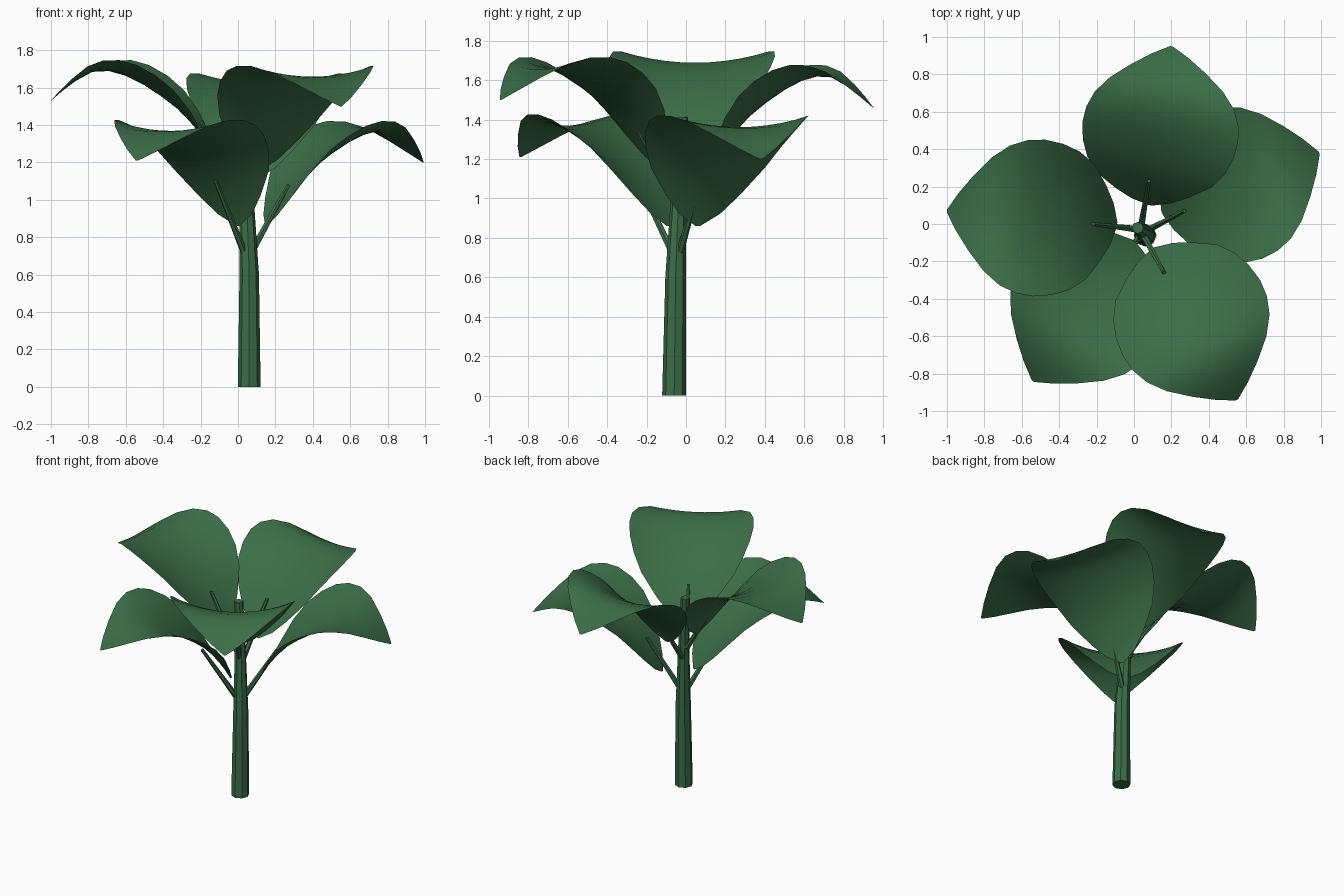
import bpy, bmesh
from mathutils import Vector

if "Cube" in bpy.data.objects:
    bpy.data.objects.remove(bpy.data.objects["Cube"])

green = bpy.data.materials.new("leaf green")
green.use_nodes = True
COLOUR = (0.045, 0.155, 0.065, 1)
green.diffuse_color = COLOUR
green.node_tree.nodes["Principled BSDF"].inputs["Base Color"].default_value = COLOUR


def finish(name, bm):
    mesh = bpy.data.meshes.new(name)
    bmesh.ops.recalc_face_normals(bm, faces=bm.faces)
    bm.to_mesh(mesh)
    bm.free()
    mesh.materials.append(green)
    obj = bpy.data.objects.new(name, mesh)
    bpy.context.collection.objects.link(obj)
    return obj


def tube(name, path, sides):
    """Capped tube through (point, radius) pairs, rings square to the path."""
    bm = bmesh.new()
    up = (Vector(path[-1][0]) - Vector(path[0][0])).normalized()
    turn = up.to_track_quat("Z", "Y")
    rings = []
    for point, radius in path:
        ring = bmesh.ops.create_circle(bm, segments=sides, radius=radius)["verts"]
        for v in ring:
            flat = v.co.copy()
            v.co = Vector(point) + (flat if sides > 6 else turn @ flat)
        rings.append(ring)
    for a, b in zip(rings, rings[1:]):
        for i in range(sides):
            j = (i + 1) % sides
            bm.faces.new((a[i], a[j], b[j], b[i]))
    bm.faces.new(rings[0])
    bm.faces.new(rings[-1])
    return finish(name, bm)


# Leaf midrib stations: share of length, half width, rise above the leaf base
STATIONS = [(0, 0.012, 0), (0.03, 0.11, 0.05), (0.08, 0.2, 0.12),
            (0.16, 0.31, 0.215), (0.25, 0.37, 0.3), (0.35, 0.405, 0.37),
            (0.46, 0.42, 0.435), (0.56, 0.41, 0.48), (0.66, 0.375, 0.505),
            (0.76, 0.305, 0.5), (0.86, 0.2, 0.45), (0.94, 0.1, 0.395),
            (1, 0.008, 0.345)]
ACROSS = 10


def leaf(name, base, tip):
    """Leaf blade: rises, cups up at its sides and droops at the tip."""
    bm = bmesh.new()
    base, tip = Vector(base), Vector(tip)
    along = Vector((tip.x - base.x, tip.y - base.y, 0))
    side = along.normalized().cross(Vector((0, 0, 1)))
    droop = tip.z - base.z - STATIONS[-1][2]
    rows = []
    for share, width, rise in STATIONS:
        cup = max(0.3, 1 - share * 0.9)
        row = []
        for i in range(ACROSS + 1):
            s = width * (2 * i / ACROSS - 1)
            z = rise + droop * share + cup * s * s
            row.append(bm.verts.new(base + along * share + side * s + Vector((0, 0, z))))
        rows.append(row)
    for a, b in zip(rows, rows[1:]):
        for i in range(ACROSS):
            bm.faces.new((a[i], a[i + 1], b[i + 1], b[i]))
    obj = finish(name, bm)
    for p in obj.data.polygons:
        p.use_smooth = True


# Stem, leaning slightly as it rises
tube("stem", [((0.06, -0.06, 0), 0.061), ((0.06, -0.053, 0.6), 0.052),
              ((0.046, -0.038, 1.0), 0.039), ((0.02, -0.02, 1.41), 0.031)], 8)

# Leaves with stalks: name, blade base, blade tip, stalk end
LEAVES = [
    ("left_back", (0.15, 0.06, 0.86), (0.99, 0.38, 1.2), (0.27, 0.07, 1.08)),
    ("right_front", (0, -0.09, 0.86), (-0.54, -0.84, 1.21), (-0.12, -0.25, 1.1)),
    ("right", (-0.09, 0, 1.18), (-1, 0.07, 1.53), (-0.22, 0, 1.41)),
    ("back", (0.09, 0.1, 1.11), (0.2, 0.95, 1.46), (0.08, 0.23, 1.35)),
    ("left_front", (0.1, -0.13, 1.15), (0.55, -0.94, 1.5), (0.16, -0.26, 1.38)),
]
for place, base, tip, end in LEAVES:
    leaf(place + "_leaf", base, tip)
    stem = Vector((0.05, -0.045, base[2] - 0.14))
    if base[2] > 1:
        stem = Vector((0.035, -0.03, base[2] - 0.14))
    start = stem.lerp(Vector(end), 0.1)
    start.z = stem.z
    tube(place + "_stalk", [(start, 0.02), (end, 0.011)], 6)
